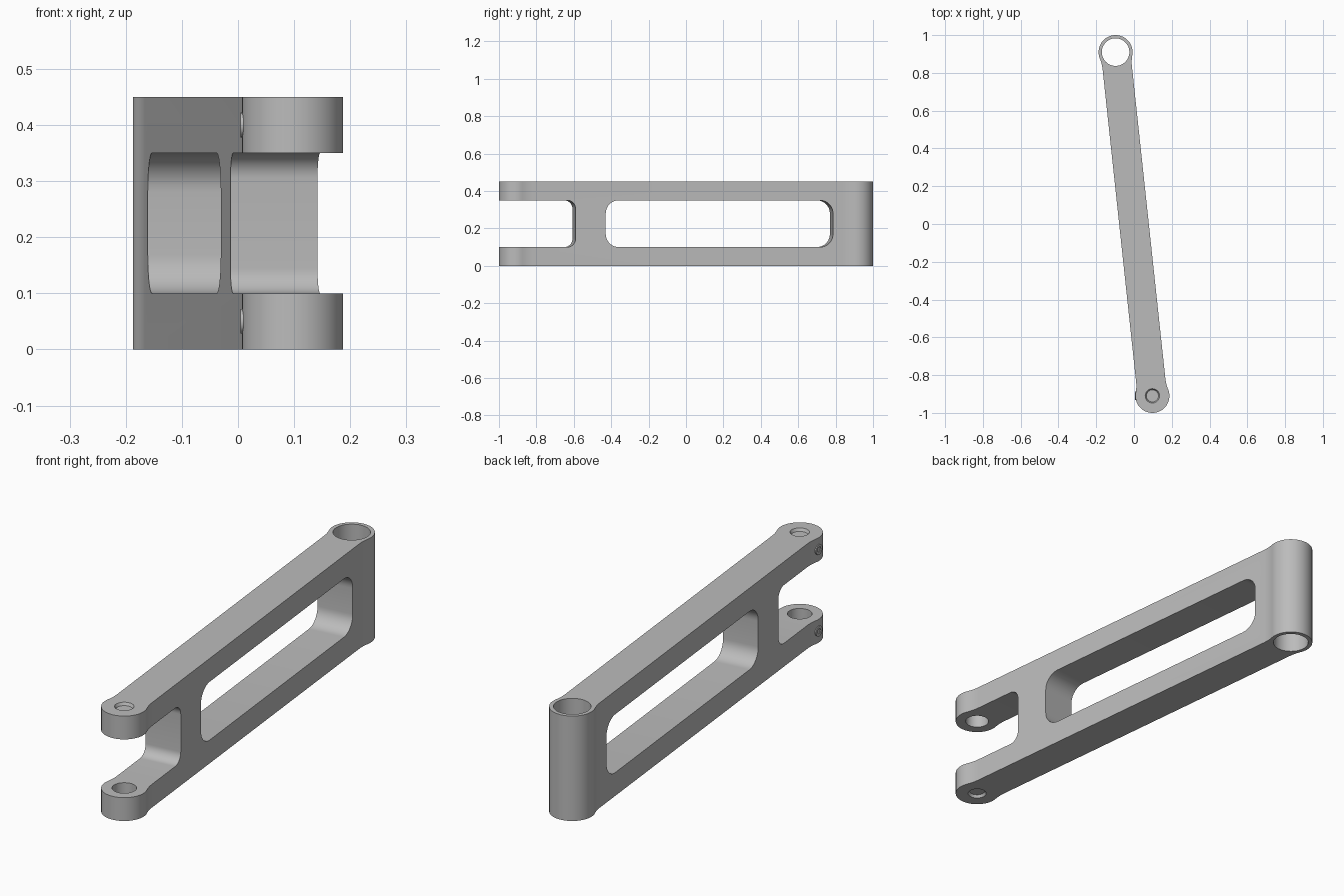
import bpy, bmesh, math
from mathutils import Matrix, Vector

cube = bpy.data.objects.get("Cube")
if cube:
    bpy.data.objects.remove(cube)

HEIGHT = 0.45
HUB_R, BAR_W, FILLET = 0.09, 0.078, 0.2
HUB = Vector((0.0975, -0.91))            # front hub; the rear hub mirrors it
HALF = HUB.length
TURN = math.atan2(HUB.x, -HUB.y)         # the bar lies along local y

grey = bpy.data.materials.new("satin grey metal")
grey.use_nodes = True
grey.diffuse_color = (0.5, 0.5, 0.5, 1)
grey.node_tree.nodes["Principled BSDF"].inputs["Base Color"].default_value = (0.5, 0.5, 0.5, 1)


def arc(cx, cy, r, a0, a1, n):
    return [(cx + r * math.cos(a0 + (a1 - a0) * i / n),
             cy + r * math.sin(a0 + (a1 - a0) * i / n)) for i in range(n + 1)]


def make(name, bm, matrix=None):
    bmesh.ops.recalc_face_normals(bm, faces=bm.faces)
    if matrix:
        bm.transform(matrix)
    mesh = bpy.data.meshes.new(name)
    bm.to_mesh(mesh)
    bm.free()
    mesh.materials.append(grey)
    ob = bpy.data.objects.new(name, mesh)
    bpy.context.collection.objects.link(ob)
    return ob


def prism(name, points, vec, place):
    """Extrude a flat outline; place() turns each 2D point into 3D."""
    bm = bmesh.new()
    face = bm.faces.new([bm.verts.new(place(*p)) for p in points])
    out = bmesh.ops.extrude_face_region(bm, geom=[face])
    bmesh.ops.translate(bm, vec=vec, verts=[v for v in out["geom"] if isinstance(v, bmesh.types.BMVert)])
    return make(name, bm)


def cylinder(name, r1, r2, depth, matrix, segments=48):
    bm = bmesh.new()
    bmesh.ops.create_cone(bm, cap_ends=True, segments=segments,
                          radius1=r1, radius2=r2, depth=depth)
    return make(name, bm, matrix)


def cut(target, cutter):
    cutter.hide_render = True
    mod = target.modifiers.new("cut", 'BOOLEAN')
    mod.operation, mod.solver, mod.object = 'DIFFERENCE', 'EXACT', cutter
    bpy.context.view_layer.objects.active = target
    bpy.ops.object.modifier_apply(modifier=mod.name)
    bpy.data.objects.remove(cutter)


def side_cut(target, y0, y1, r):
    """Rounded opening straight through the bar from side to side."""
    z0, z1 = 0.1, 0.35
    corners = [(y1 - r, z1 - r), (y0 + r, z1 - r), (y0 + r, z0 + r), (y1 - r, z0 + r)]
    pts = []
    for i, (y, z) in enumerate(corners):
        pts += arc(y, z, r, i * math.pi / 2, (i + 1) * math.pi / 2, 10)
    cut(target, prism("side_cutter", pts, (0.6, 0, 0), lambda y, z: (-0.3, y, z)))


# Arm outline: one quarter with the neck fillet, mirrored to both hubs
reach = math.sqrt((HUB_R + FILLET) ** 2 - (BAR_W + FILLET) ** 2)
lean = math.atan2(BAR_W + FILLET, reach)
neck = arc(BAR_W + FILLET, HALF - reach, FILLET, math.pi, math.pi / 2 + lean, 6)[:-1]
hub_start = lean - math.pi / 2
rear = neck + arc(0, HALF, HUB_R, hub_start, math.pi - hub_start, 44)
rear += [(-x, y) for x, y in reversed(neck)]
outline = rear + [(-x, -y) for x, y in rear]
arm = prism("link_arm", outline, (0, 0, HEIGHT), lambda x, y: (x, y, 0))

# Fork gap and long window
side_cut(arm, -1.3, -0.602, 0.045)
side_cut(arm, -0.44, 0.782, 0.07)

# Rear bore, right through
cut(arm, cylinder("bore_cutter", 0.073, 0.073, 1, Matrix.Translation((0, HALF, HEIGHT / 2)), 64))

# Pin sockets inside each lug and shallow dished rings on the outer faces
for z_in, z_out, up in ((0.1, 0, -1), (0.35, HEIGHT, 1)):
    cut(arm, cylinder("socket_cutter", 0.048, 0.048, 0.12, Matrix.Translation((0, -HALF, z_in))))
    flip = Matrix.Rotation(0 if up > 0 else math.pi, 4, 'X')
    cut(arm, cylinder("dish_cutter", 0.032, 0.044, 0.024, Matrix.Translation((0, -HALF, z_out)) @ flip))

arm.data.transform(Matrix.Rotation(TURN, 4, 'Z'))
parts = [arm]

# Set screws on the side of each lug
for name, z in (("lower_set_screw", 0.05), ("upper_set_screw", 0.4)):
    place = Matrix.Translation((HUB.x - HUB_R + 0.006, HUB.y, z)) @ Matrix.Rotation(-math.pi / 2, 4, 'Y')
    screw = cylinder(name, 0.022, 0.022, 0.018, place, 24)
    cut(screw, cylinder("hex_cutter", 0.012, 0.012, 0.012, place @ Matrix.Translation((0, 0, 0.009)), 6))
    parts.append(screw)

bpy.ops.object.select_all(action='DESELECT')
for ob in parts:
    ob.select_set(True)
bpy.context.view_layer.objects.active = arm
bpy.ops.object.shade_smooth_by_angle(angle=math.radians(30))
